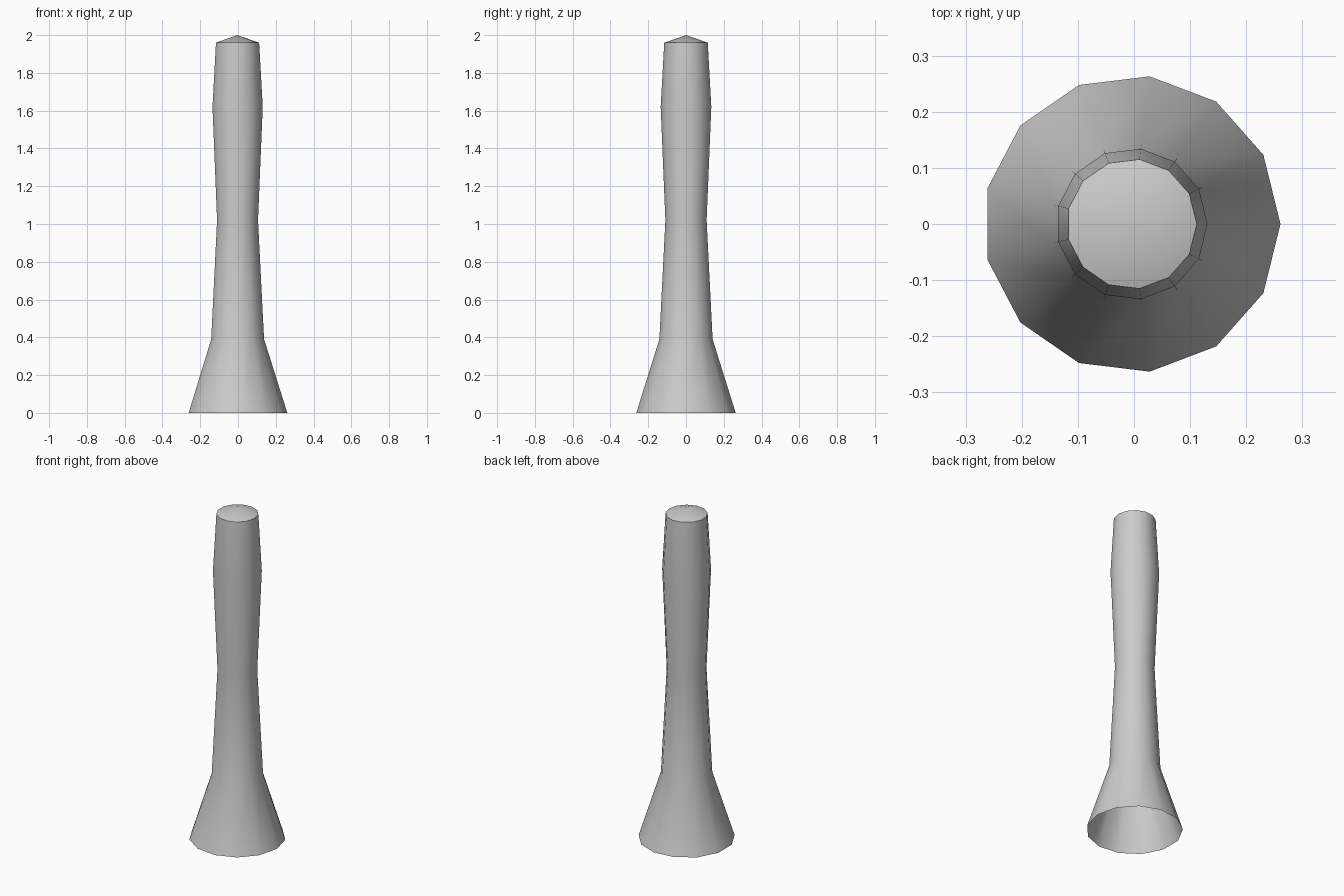
import bpy, bmesh, math

if "Cube" in bpy.data.objects:
    bpy.data.objects.remove(bpy.data.objects["Cube"])

SIDES = 13
CENTRE_X = -0.004  # odd side count: shift so the bounds are centred
# (radius, height) from the open flared foot to the top rim
PROFILE = [(0.265, 0.0), (0.142, 0.39), (0.110, 1.02), (0.135, 1.62), (0.116, 1.96)]

bm = bmesh.new()


def ring(radius, z):
    step = 2 * math.pi / SIDES
    return [bm.verts.new((CENTRE_X + radius * math.cos(i * step),
                          radius * math.sin(i * step), z)) for i in range(SIDES)]


# Flared foot and waisted shaft, open underneath
rings = [ring(r, z) for r, z in PROFILE]
for low, high in zip(rings, rings[1:]):
    for i in range(SIDES):
        j = (i + 1) % SIDES
        bm.faces.new((low[i], low[j], high[j], high[i]))

# Shallow conical cap
apex = bm.verts.new((CENTRE_X, 0, 2.0))
for i in range(SIDES):
    bm.faces.new((rings[-1][i], rings[-1][(i + 1) % SIDES], apex))

mesh = bpy.data.meshes.new("flared_post")
bm.to_mesh(mesh)
bm.free()
post = bpy.data.objects.new("flared_post", mesh)
bpy.context.collection.objects.link(post)

# Smooth sides with a sharp cap rim
bpy.context.view_layer.objects.active = post
post.select_set(True)
bpy.ops.object.shade_smooth_by_angle(angle=math.radians(35))
